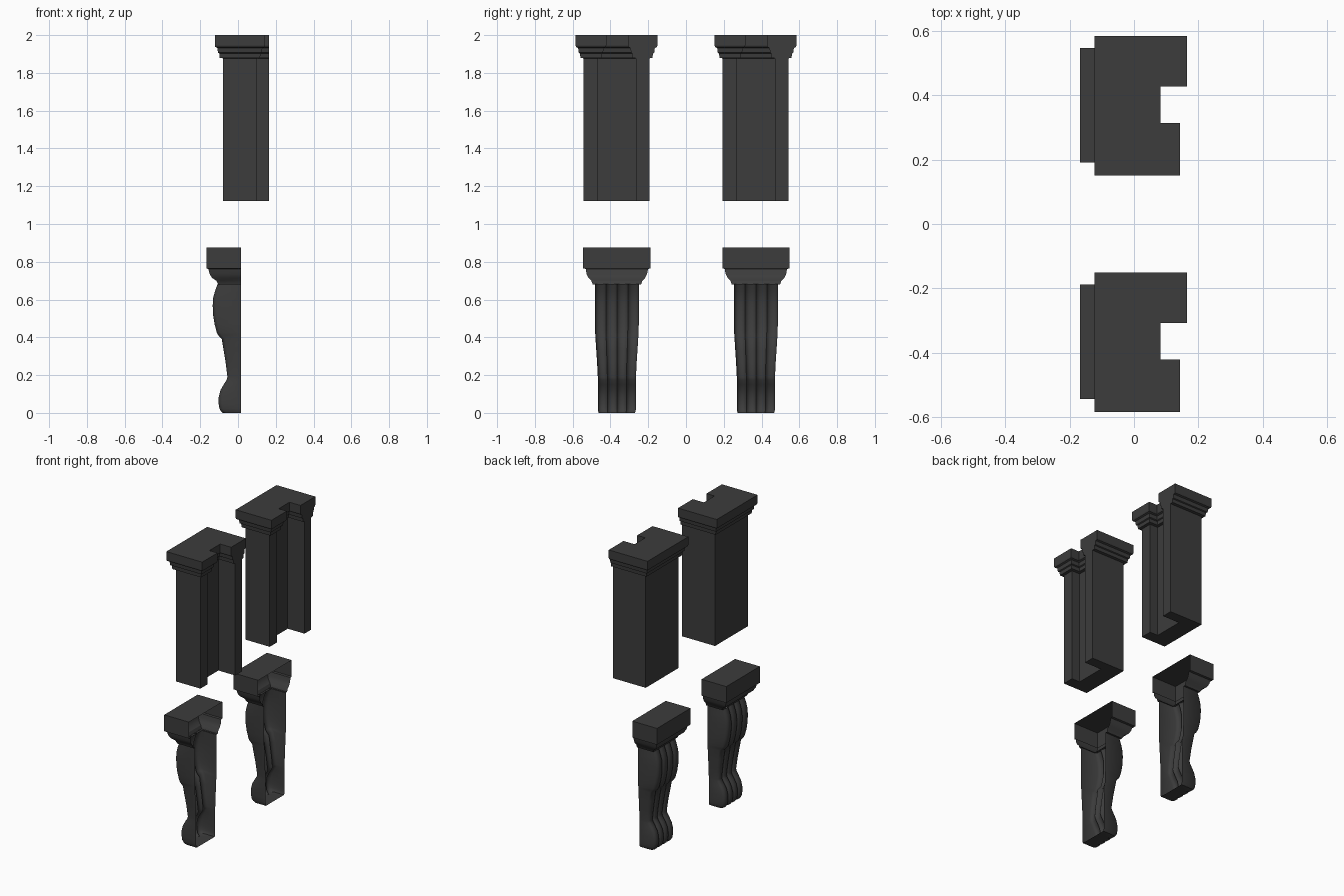
import bpy, bmesh, math

if "Cube" in bpy.data.objects:
    bpy.data.objects.remove(bpy.data.objects["Cube"])

dark = bpy.data.materials.new("dark_grey")
dark.diffuse_color = (0.045, 0.045, 0.045, 1)
dark.use_nodes = True
dark.node_tree.nodes["Principled BSDF"].inputs["Base Color"].default_value = dark.diffuse_color


def loft(name, rings, closed, cap_first, cap_last, y, angle):
    """Skin a stack of cross-section rings into one object."""
    bm = bmesh.new()
    vs = [[bm.verts.new(p) for p in r] for r in rings]
    n = len(rings[0])
    for a, b in zip(vs, vs[1:]):
        for i in range(n if closed else n - 1):
            j = (i + 1) % n
            bm.faces.new((a[i], a[j], b[j], b[i]))
    if cap_first:
        bm.faces.new(vs[0][::-1])
    if cap_last:
        bm.faces.new(vs[-1])
    me = bpy.data.meshes.new(name)
    bm.to_mesh(me)
    bm.free()
    ob = bpy.data.objects.new(name, me)
    bpy.context.collection.objects.link(ob)
    ob.location.y = y
    me.materials.append(dark)
    bpy.ops.object.select_all(action='DESELECT')
    ob.select_set(True)
    bpy.context.view_layer.objects.active = ob
    if angle:
        bpy.ops.object.shade_smooth_by_angle(angle=math.radians(angle))
    return ob


# Pilaster: notched footprint, grown by o for the capital mouldings
def footprint(o, z):
    return [(-.08 - o, -.174 - o, z), (.10 + o, -.174 - o, z),
            (.10 + o, -.097 + o, z), (.04 + o, -.097 + o, z),
            (.04 + o, .103 - o, z), (.165, .103 - o, z),
            (.165, .174 + o, z), (-.08 - o, .174 + o, z)]


PILASTER = [(0, 1.122), (0, 1.877), (.017, 1.88), (.019, 1.903), (.026, 1.907),
            (.029, 1.932), (.040, 1.937), (.043, 1.945), (.043, 2.0)]

# Bracket head: half width, front x, z (open against the wall)
BACK = .016
HEAD = [(.178, -.168, .875), (.178, -.168, .765), (.165, -.157, .762),
        (.160, -.150, .735), (.150, -.138, .715), (.135, -.115, .700),
        (.128, -.105, .680), (.112, -.09, .680)]

# Bracket leg: front x, z, half width
LEG = [(-.108, .682, .116), (-.122, .645, .116), (-.131, .61, .116),
       (-.134, .57, .116), (-.132, .52, .116), (-.124, .47, .116),
       (-.112, .425, .115), (-.104, .41, .114), (-.086, .392, .113),
       (-.076, .33, .109), (-.066, .27, .105), (-.056, .19, .101),
       (-.060, .175, .101), (-.076, .150, .101), (-.093, .12, .101),
       (-.102, .085, .101), (-.103, .05, .101), (-.098, .022, .101),
       (-.090, .008, .099), (-.080, 0, .096)]
LOBES, SEG = 4, 6


def head_ring(w, x, z):
    return [(BACK, -w, z), (x, -w, z), (x, w, z), (BACK, w, z)]


# Four rounded reeds across the front of the leg
def leg_ring(x, z, w):
    pts = [(BACK, -w, z)]
    for k in range(LOBES * SEG + 1):
        t = k / SEG
        u = 2 * (t - math.floor(t)) - 1
        bulge = math.sqrt(max(0, 1 - u * u))
        pts.append((x + .018 * (1 - bulge), -w + 2 * w * t / LOBES, z))
    return pts + [(BACK, w, z)]


for side, yc in (("left", -.368), ("right", .368)):
    loft(side + "_pilaster", [footprint(o, z) for o, z in PILASTER],
         True, True, True, yc, 0)
    loft(side + "_bracket_head", [head_ring(*h) for h in HEAD],
         False, True, False, yc + .002, 30)
    loft(side + "_bracket_leg", [leg_ring(*p) for p in LEG],
         False, False, True, yc + .002, 45)
